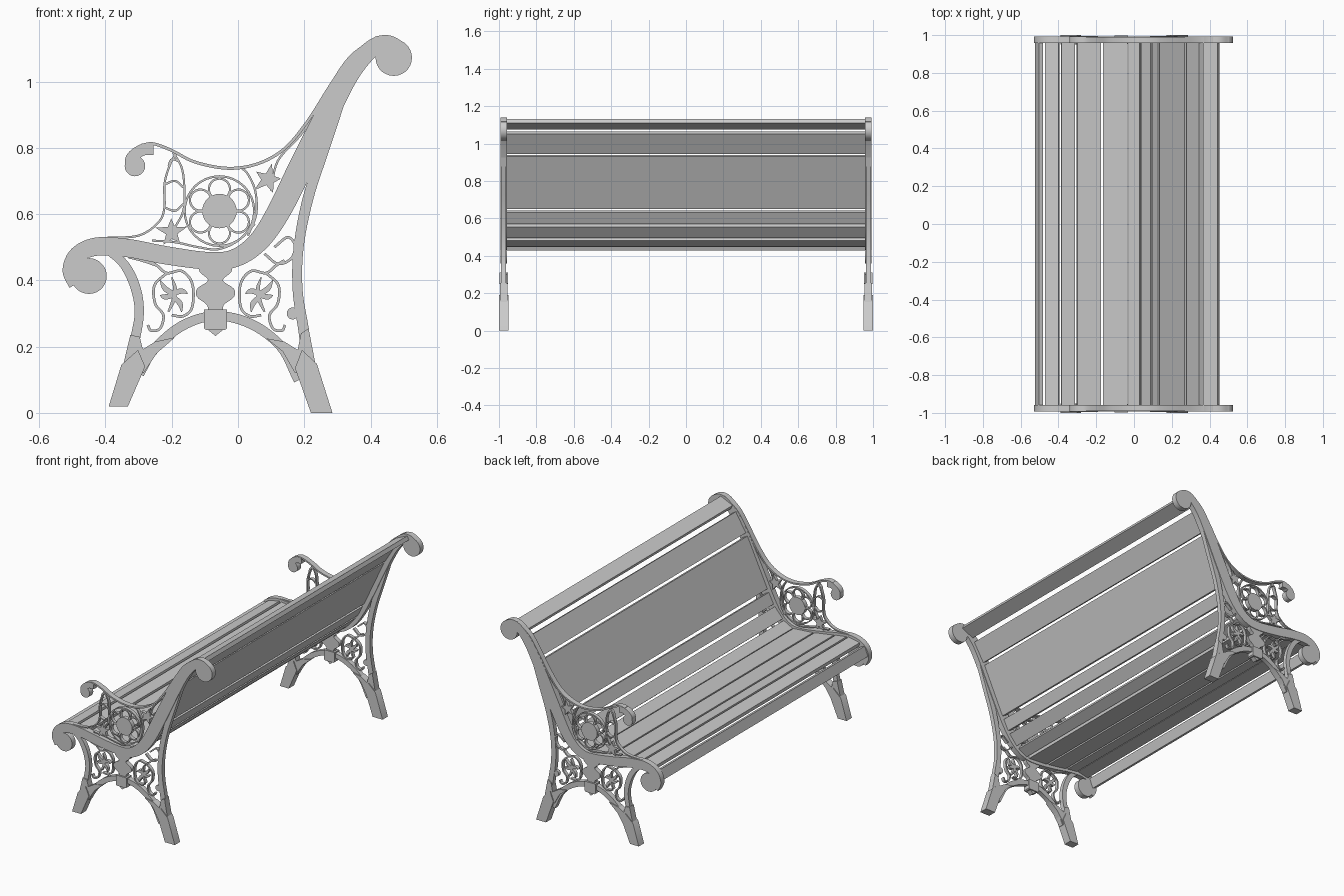
import bpy, bmesh, math
from mathutils import Vector

Y = 0.975  # centre plane of each cast end frame


def spline(pts, n=6):
    """Catmull-Rom through tuples of any size."""
    p = [Vector(q) for q in pts]
    p = [2 * p[0] - p[1]] + p + [2 * p[-1] - p[-2]]
    out = []
    for i in range(1, len(p) - 2):
        a, b, c, d = p[i - 1:i + 3]
        for k in range(n):
            t = k / n
            out.append(0.5 * (2 * b + (c - a) * t + (2 * a - 5 * b + 4 * c - d) * t * t
                              + (3 * b - a - 3 * c + d) * t ** 3))
    return out + [p[-2]]


def ribbon(bm, pts, depth, w=None, n=6):
    """Rectangular bar following (x, z, width) points."""
    s = spline([(x[0], x[1], x[2] if w is None else w) for x in pts], n)
    rings = []
    for i, q in enumerate(s):
        t = (s[min(i + 1, len(s) - 1)] - s[max(i - 1, 0)]).xy.normalized()
        nx, nz, h = -t.y, t.x, q.z / 2
        rings.append([bm.verts.new((q.x + nx * h * e, Y + f * depth / 2, q.y + nz * h * e))
                      for e, f in ((1, -1), (1, 1), (-1, 1), (-1, -1))])
    for a, b in zip(rings, rings[1:]):
        for k in range(4):
            bm.faces.new((a[k], a[(k + 1) % 4], b[(k + 1) % 4], b[k]))
    bm.faces.new(rings[0])
    bm.faces.new(rings[-1][::-1])


def plate(bm, pts, depth):
    """Flat outline extruded in y."""
    f = bm.faces.new([bm.verts.new((x, Y - depth / 2, z)) for x, z in pts])
    r = bmesh.ops.extrude_face_region(bm, geom=[f])
    vs = [v for v in r["geom"] if isinstance(v, bmesh.types.BMVert)]
    bmesh.ops.translate(bm, vec=(0, depth, 0), verts=vs)


def arc(cx, cz, r, a0=0, a1=360, n=24):
    return [(cx + r * math.cos(math.radians(a0 + (a1 - a0) * i / n)),
             cz + r * math.sin(math.radians(a0 + (a1 - a0) * i / n))) for i in range(n + 1)]


def disc(bm, cx, cz, r, depth, n=28):
    plate(bm, arc(cx, cz, r, n=n)[:-1], depth)


def finish(name, bm, mirror=True):
    bmesh.ops.recalc_face_normals(bm, faces=bm.faces)
    me = bpy.data.meshes.new(name)
    bm.to_mesh(me)
    bm.free()
    ob = bpy.data.objects.new(name, me)
    bpy.context.collection.objects.link(ob)
    if mirror:
        m = ob.modifiers.new("Mirror", "MIRROR")
        m.use_axis = (False, True, False)
        m.use_mirror_merge = False
    return ob


# main side rail: front scroll, seat, back, top scroll
bm = bmesh.new()
ribbon(bm, [(-.487, .39, .05), (-.507, .43, .045), (-.485, .477, .05), (-.425, .502, .055),
            (-.33, .497, .055), (-.22, .476, .055), (-.09, .459, .053), (-.01, .467, .055),
            (.06, .515, .062), (.12, .602, .07), (.19, .742, .074), (.275, .914, .068),
            (.342, 1.032, .06), (.405, 1.1, .052), (.45, 1.115, .05), (.49, 1.095, .05)], .034)
disc(bm, -.45, .413, .054, .034)
disc(bm, .47, 1.072, .055, .034)
finish("side_rail", bm)

# legs and arch
bm = bmesh.new()
ribbon(bm, [(-.395, .49, .02), (-.345, .45, .028), (-.31, .38, .03), (-.298, .3, .028),
            (-.315, .2, .03)], .026)
ribbon(bm, [(.31, .93, .02), (.262, .8, .03), (.212, .65, .032), (.183, .5, .03),
            (.18, .37, .03), (.198, .25, .032), (.21, .15, .03)], .026)
ribbon(bm, [(-.3, .12, .035), (-.255, .19, .03), (-.17, .262, .03), (-.068, .293, .028),
            (.04, .268, .03), (.13, .2, .03), (.185, .1, .035)], .028)
finish("legs_and_arch", bm)

# feet and leaf-shaped ankle sleeves
bm = bmesh.new()
plate(bm, [(-.39, .02), (-.332, .02), (-.28, .14), (-.302, .19), (-.352, .145)], .05)
plate(bm, [(.285, 0), (.22, 0), (.172, .135), (.193, .19), (.238, .148)], .05)
plate(bm, [(-.35, .13), (-.325, .235), (-.297, .23), (-.287, .192), (-.25, .215), (-.19, .228),
           (-.245, .18), (-.285, .12)], .04)
plate(bm, [(.237, .13), (.213, .255), (.19, .24), (.18, .19), (.14, .215), (.085, .225),
           (.135, .185), (.172, .12)], .04)
finish("feet", bm)

# centre vase, block and finial
bm = bmesh.new()
ribbon(bm, [(-.068, z, w) for z, w in ((.45, .1), (.425, .095), (.4, .045), (.375, .11),
            (.35, .112), (.325, .05), (.3, .05))], .026, n=4)
plate(bm, [(-.103, .312), (-.103, .255), (-.096, .25), (-.04, .25), (-.033, .255), (-.033, .312)], .045)
plate(bm, [(-.09, .25), (-.068, .232), (-.046, .25)], .03)
finish("centre_vase", bm)

# armrest with curled front end
bm = bmesh.new()
ribbon(bm, [(-.255, .795, .034), (-.29, .793, .035), (-.322, .768, .035), (-.318, .74, .035)], .034)
disc(bm, -.311, .745, .031, .034, 20)
ribbon(bm, [(-.29, .808), (-.255, .812), (-.2, .792), (-.13, .757), (-.03, .738), (.06, .752),
            (.14, .797), (.21, .88), (.28, .99), (.34, 1.075), (.42, 1.134)], .032, .009)
finish("armrest", bm)

# scrollwork below the armrest
D, W = .02, .0065
bm = bmesh.new()
for path in (
        [(-.4, .528), (-.3, .535), (-.24, .575), (-.222, .62), (-.222, .69), (-.205, .75), (-.185, .785)],
        [(-.19, .56), (-.165, .61), (-.162, .68), (-.17, .74), (-.195, .785)],
        [(-.22, .69), (-.19, .7), (-.165, .68)],
        [(-.222, .62), (-.19, .61), (-.165, .63)],
        [(-.21, .745), (-.2, .765), (-.18, .76)],
        [(-.26, .52), (-.19, .515), (-.12, .5), (-.06, .494), (.0, .52), (.05, .57)],
        [(.03, .535), (.055, .6), (.052, .67), (.03, .72), (.01, .74)],
        [(.1, .67), (.12, .76), (.19, .84), (.245, .92), (.285, .995)]):
    ribbon(bm, path, D, W)
finish("arm_scrollwork", bm)

# flower medallion: ring, six petals, centre
bm = bmesh.new()
cx, cz = -.056, .609
ribbon(bm, arc(cx, cz, .105, n=32), D, W, 1)
for i in range(6):
    a = 30 + 60 * i
    px, pz = cx + .066 * math.cos(math.radians(a)), cz + .066 * math.sin(math.radians(a))
    ribbon(bm, arc(px, pz, .032, a - 130, a + 130, 16), D, W, 1)
disc(bm, cx, cz, .052, .026)
finish("flower_medallion", bm)

# star leaves
bm = bmesh.new()
for cx, cz, turn in ((-.2, .545, 20), (.09, .705, 75)):
    plate(bm, [(cx + r * math.cos(math.radians(turn + 36 * i)), cz + r * math.sin(math.radians(turn + 36 * i)))
               for i, r in enumerate((.05, .018, .042, .02, .052, .018, .045, .02, .04, .018))], D)
finish("star_leaves", bm)

# lower scrolls and sprigs, repeated either side of the vase
bm = bmesh.new()
for s in (1, -1):
    def side(pts):
        return [(p[0] if s == 1 else -.13 - p[0],) + tuple(p[1:]) for p in pts]
    for path in (
            [(-.27, .46), (-.245, .445), (-.215, .422), (-.17, .428), (-.138, .39), (-.138, .32), (-.165, .292), (-.2, .295)],
            [(-.215, .422), (-.252, .385), (-.25, .33), (-.225, .295), (-.235, .255), (-.262, .248), (-.272, .265)]):
        ribbon(bm, side(path), D, .008)
    for blade in (
            [(-.21, .305, .006), (-.195, .34, .012), (-.19, .375, .012), (-.2, .41, .003)],
            [(-.195, .36, .014), (-.22, .375, .016), (-.235, .4, .003)],
            [(-.195, .36, .014), (-.17, .368, .016), (-.152, .36, .003)],
            [(-.195, .355, .014), (-.22, .35, .016), (-.235, .355, .003)],
            [(-.195, .35, .014), (-.175, .33, .016), (-.17, .305, .003)]):
        ribbon(bm, side(blade), D, n=4)
ribbon(bm, [(.11, .5), (.15, .53), (.172, .505), (.16, .465), (.12, .45), (.08, .48)], D, .008)
ribbon(bm, [(-.33, .47), (-.29, .46), (-.245, .445)], D, .008)
disc(bm, .165, .3, .018, D, 14)
finish("lower_scrollwork", bm)

# wooden slats: seat boards then back boards, by end points in x, z
slats = [(-.513, .432, -.492, .488), (-.468, .492, -.396, .507), (-.386, .505, -.315, .495),
         (-.302, .492, -.176, .472), (-.164, .47, -.036, .46), (-.024, .461, .034, .492),
         (.045, .503, .096, .562), (.106, .576, .137, .638), (.147, .656, .278, .935),
         (.288, .95, .354, 1.058), (.37, 1.085, .447, 1.12)]
for i, (x0, z0, x1, z1) in enumerate(slats):
    bm = bmesh.new()
    bmesh.ops.create_cube(bm, size=1)
    L = math.hypot(x1 - x0, z1 - z0)
    bmesh.ops.scale(bm, vec=(L, 1.93, .024), verts=bm.verts)
    ob = finish(("seat_slat_" if i < 6 else "back_slat_") + str(i + 1), bm, False)
    ob.location = ((x0 + x1) / 2, 0, (z0 + z1) / 2)
    ob.rotation_euler.y = -math.atan2(z1 - z0, x1 - x0)

# smooth the curved castings, keeping sharp edges
for ob in bpy.context.scene.objects:
    ob.select_set(True)
    bpy.context.view_layer.objects.active = ob
bpy.ops.object.shade_smooth_by_angle(angle=math.radians(35))
for ob in bpy.context.scene.objects:
    ob.select_set(False)
